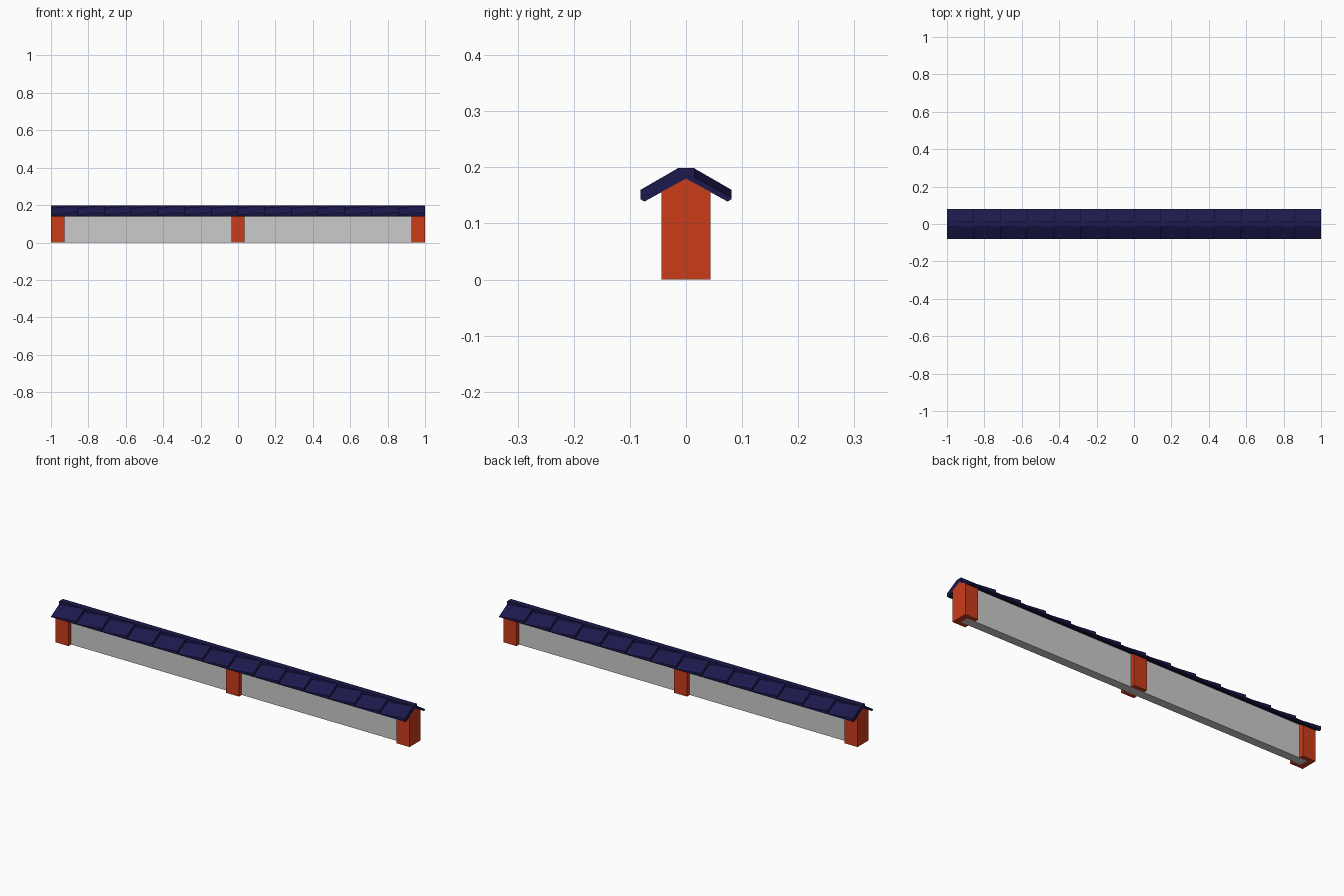
import bpy, bmesh
from mathutils import Matrix

if "Cube" in bpy.data.objects:
    bpy.data.objects.remove(bpy.data.objects["Cube"])


def material(name, color):
    m = bpy.data.materials.new(name)
    m.diffuse_color = (*color, 1)
    m.use_nodes = True
    m.node_tree.nodes["Principled BSDF"].inputs["Base Color"].default_value = m.diffuse_color
    return m


RED = material("red_paint", (0.6, 0.045, 0.01))
BLUE = material("dark_blue_tile", (0.012, 0.010, 0.075))


def loft(bm, x0, prof0, x1, prof1):
    """Closed solid between two (y, z) profiles."""
    a = [bm.verts.new((x0, y, z)) for y, z in prof0]
    b = [bm.verts.new((x1, y, z)) for y, z in prof1]
    n = len(a)
    bm.faces.new(a)
    bm.faces.new(b[::-1])
    for i in range(n):
        j = (i + 1) % n
        bm.faces.new((a[i], b[i], b[j], a[j]))


def finish(name, bm, mat=None):
    bmesh.ops.recalc_face_normals(bm, faces=bm.faces)
    me = bpy.data.meshes.new(name)
    bm.to_mesh(me)
    bm.free()
    ob = bpy.data.objects.new(name, me)
    bpy.context.collection.objects.link(ob)
    if mat:
        me.materials.append(mat)
    return ob


def prism(name, x0, x1, prof, mat=None):
    bm = bmesh.new()
    loft(bm, x0, prof, x1, prof)
    return finish(name, bm, mat)


def gable(half, side, peak):
    return [(-half, 0), (half, 0), (half, side), (0, peak), (-half, side)]


# wall panel running through the posts
prism("wall_panel", -0.97, 0.97, gable(0.022, 0.167, 0.179))

# gabled posts
for label, x0, x1 in (("left", -1, -0.927), ("middle", -0.036, 0.036), ("right", 0.927, 1)):
    prism(label + "_post", x0, x1, gable(0.044, 0.156, 0.18), RED)

# sloping roof tiles, each rising toward one end and stepping down to the next
COUNT = 14
STEP = 2 / COUNT
low = [(0, 0.18), (-0.074, 0.139), (-0.081, 0.143), (-0.081, 0.146), (0, 0.191)]
high = [(0, 0.18), (-0.074, 0.139), (-0.081, 0.143), (-0.081, 0.16), (-0.015, 0.198)]
for label, angle in (("front", 0), ("back", 3.14159265)):
    bm = bmesh.new()
    for i in range(COUNT):
        loft(bm, -1 + i * STEP, low, -1 + (i + 1) * STEP, high)
    bmesh.ops.rotate(bm, verts=bm.verts, cent=(0, 0, 0), matrix=Matrix.Rotation(angle, 3, "Z"))
    finish(label + "_roof_tiles", bm, BLUE)

# ridge cap
prism("ridge_cap", -1, 1, [(-0.015, 0.18), (0.015, 0.18), (0.015, 0.199), (-0.015, 0.199)], BLUE)
